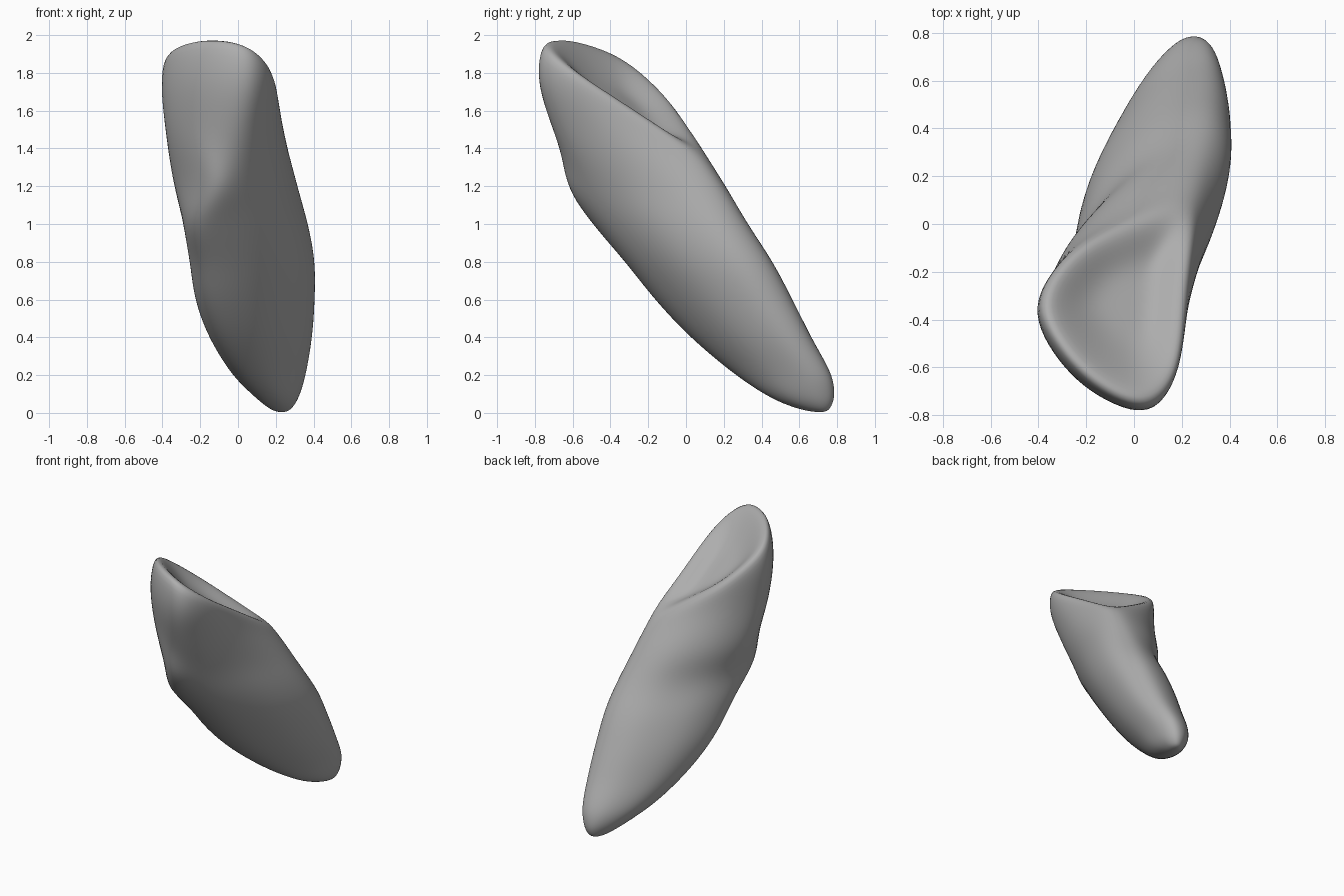
import bpy, bmesh, math
from mathutils import Vector

cube = bpy.data.objects.get("Cube")
if cube:
    bpy.data.objects.remove(cube, do_unlink=True)

# Root ovals: height, x min, x max, y min, y max, skew
ROOT = [
    (0.00, 0.20, 0.26, 0.67, 0.745, 0.3),
    (0.04, 0.14, 0.30, 0.53, 0.775, 0.35),
    (0.10, 0.07, 0.33, 0.41, 0.79, 0.38),
    (0.20, -0.03, 0.36, 0.26, 0.775, 0.48),
    (0.40, -0.155, 0.395, 0.02, 0.67, 0.52),
    (0.60, -0.23, 0.41, -0.17, 0.57, 0.52),
    (0.80, -0.26, 0.41, -0.33, 0.465, 0.52),
    (1.00, -0.295, 0.375, -0.50, 0.335, 0.56),
]
# Crown outlines: height, then eight corners counter-clockwise from the +x side
CROWN = [
    (1.20, (.318, .02), (.25, .2), (.0, .175), (-.25, -.04),
     (-.342, -.32), (-.14, -.625), (.04, -.54), (.23, -.28)),
    (1.50, (.24, -.18), (.2, .02), (-.05, .015), (-.28, -.12),
     (-.39, -.38), (-.22, -.63), (.03, -.705), (.195, -.465)),
    (1.80, (.21, -.3), (.2, -.03), (-.05, -.01), (-.28, -.13),
     (-.415, -.37), (-.24, -.66), (.045, -.795), (.19, -.62)),
    (2.10, (.19, -.33), (.17, -.1), (-.08, -.06), (-.27, -.17),
     (-.34, -.38), (-.21, -.61), (.01, -.73), (.155, -.59)),
]
SEGMENTS, RINGS, CAP_RINGS = 72, 70, 16


def oval_corners(x0, x1, y0, y1, skew):
    """Eight points around a skewed oval."""
    turn = math.acos(skew)
    return [Vector((x0 + x1 + (x1 - x0) * math.cos(k * math.pi / 4),
                    y0 + y1 + (y1 - y0) * math.cos(k * math.pi / 4 - turn))) / 2
            for k in range(8)]


SECTIONS = [(z, oval_corners(*rest)) for z, *rest in ROOT]
SECTIONS += [(z, [Vector(p) for p in points]) for z, *points in CROWN]


def hermite(a, b, m0, m1, t):
    return ((2*t**3 - 3*t**2 + 1) * a + (t**3 - 2*t**2 + t) * m0
            + (3*t**2 - 2*t**3) * b + (t**3 - t**2) * m1)


def corners_at(z):
    """Section corners blended smoothly between heights."""
    last = len(SECTIONS) - 1
    i = max(k for k in range(last) if SECTIONS[k][0] <= z)
    (za, a), (zb, b) = SECTIONS[i], SECTIONS[i + 1]
    (zp, before), (zn, after) = SECTIONS[max(i - 1, 0)], SECTIONS[min(i + 2, last)]
    h = zb - za
    return [hermite(a[k], b[k], (b[k] - before[k]) / (zb - zp) * h,
                    (after[k] - a[k]) / (zn - za) * h, (z - za) / h)
            for k in range(8)]


def outline(z, turn):
    """Point on the closed smooth section, turn running from 0 to 8."""
    c = corners_at(z)
    i = int(turn)
    before, a, b, after = (c[(i + k) % 8] for k in (-1, 0, 1, 2))
    p = hermite(a, b, (b - before) / 2, (after - a) / 2, turn - i)
    return Vector((p.x, p.y, z))


def rim_height(turn):
    """Height at which a side column meets the slanted crown top."""
    z = 1.7
    for _ in range(30):
        p = outline(z, turn)
        z = 0.5 * z + 0.5 * max(1.2, min(2.1, 1.53 - 0.42 * p.x - 0.62 * p.y))
    return z


turns = [8 * i / SEGMENTS for i in range(SEGMENTS)]
heights = [rim_height(t) for t in turns]
rings = []

# Root and crown sides
for j in range(RINGS + 1):
    u = (j / RINGS) ** 1.4
    rings.append([outline(z * u, t) for t, z in zip(turns, heights)])

# Hollowed crown top
rim = rings[-1]
centre = sum(rim, Vector()) / SEGMENTS
for j in range(1, CAP_RINGS):
    s = 1 - j / CAP_RINGS
    t = min(1.0, (1 - s) / 0.7)
    dent = Vector((0, 0, -0.11 * t * t * (3 - 2 * t)))
    rings.append([centre + (p - centre) * s + dent for p in rim])

bm = bmesh.new()
grid = [[bm.verts.new(p) for p in ring] for ring in rings]
for low, high in zip(grid, grid[1:]):
    for i in range(SEGMENTS):
        k = (i + 1) % SEGMENTS
        bm.faces.new((low[i], low[k], high[k], high[i]))
for ring, point in ((grid[0], sum(rings[0], Vector()) / SEGMENTS),
                    (grid[-1], centre + dent)):
    pole = bm.verts.new(point)
    for i in range(SEGMENTS):
        bm.faces.new((ring[i], ring[(i + 1) % SEGMENTS], pole))

# Round the rim and soften the whole form
for _ in range(14):
    bmesh.ops.smooth_vert(bm, verts=bm.verts, factor=0.5,
                          use_axis_x=True, use_axis_y=True, use_axis_z=True)
bmesh.ops.recalc_face_normals(bm, faces=bm.faces)

mesh = bpy.data.meshes.new("tooth")
bm.to_mesh(mesh)
bm.free()
tooth = bpy.data.objects.new("tooth", mesh)
bpy.context.collection.objects.link(tooth)

grey = bpy.data.materials.new("plain grey")
grey.use_nodes = True
colour = (0.42, 0.42, 0.42, 1)
grey.diffuse_color = colour
grey.node_tree.nodes["Principled BSDF"].inputs["Base Color"].default_value = colour
mesh.materials.append(grey)
mesh.shade_smooth()
